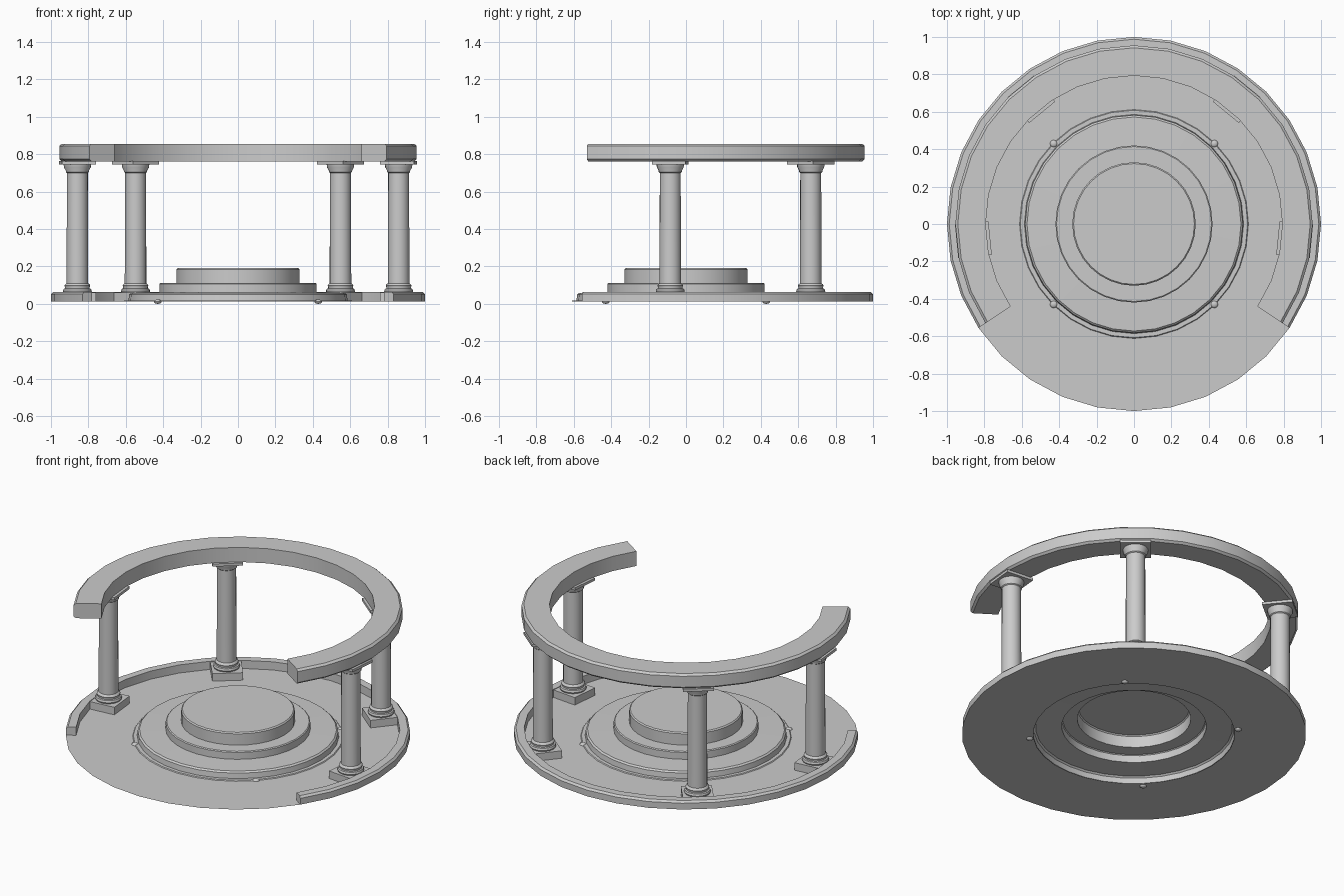
import bpy, bmesh
from math import sin, cos, radians, pi
from mathutils import Matrix

if "Cube" in bpy.data.objects:
    bpy.data.objects.remove(bpy.data.objects["Cube"])

FLOOR_Z = 0.012
STEP = radians(11.25)          # 32 sides per full turn


def finish(bm, name, angle=30):
    mesh = bpy.data.meshes.new(name)
    bm.to_mesh(mesh)
    bm.free()
    ob = bpy.data.objects.new(name, mesh)
    bpy.context.collection.objects.link(ob)
    bpy.ops.object.select_all(action='DESELECT')
    ob.select_set(True)
    bpy.context.view_layer.objects.active = ob
    bpy.ops.object.shade_smooth_by_angle(angle=radians(angle))
    return ob


def lathe(bm, profile, n=32, top=False, bottom=False):
    """Full turn of an open (r, z) profile, listed upward on the outside."""
    rings = [[bm.verts.new((r * cos(2 * pi * i / n), r * sin(2 * pi * i / n), z))
              for i in range(n)] for r, z in profile]
    for a, b in zip(rings, rings[1:]):
        for i in range(n):
            k = (i + 1) % n
            bm.faces.new((a[i], a[k], b[k], b[i]))
    if top:
        bm.faces.new(rings[-1])
    if bottom:
        bm.faces.new(rings[0][::-1])


def arc(name, profile, first=-3, segs=22):
    """Open arc of a closed (r, z) section, with capped ends."""
    bm = bmesh.new()
    cols = []
    for i in range(segs + 1):
        t = (first + i) * STEP
        cols.append([bm.verts.new((r * cos(t), r * sin(t), z)) for r, z in profile])
    m = len(profile)
    for a, b in zip(cols, cols[1:]):
        for j in range(m):
            k = (j + 1) % m
            bm.faces.new((a[j], b[j], b[k], a[k]))
    bm.faces.new(cols[0])
    bm.faces.new(cols[-1][::-1])
    return finish(bm, name)


def block(bm, size, z0, z1):
    mat = Matrix.Translation((0, 0, (z0 + z1) / 2)) @ Matrix.Diagonal((size, size, z1 - z0, 1))
    bmesh.ops.create_cube(bm, size=1, matrix=mat)


# Floor sheet, open under the dais
bm = bmesh.new()
lathe(bm, [(1.0, FLOOR_Z), (0.585, FLOOR_Z)])
finish(bm, "floor")

# Hollow stepped dais
bm = bmesh.new()
lathe(bm, [(0.612, FLOOR_Z), (0.608, 0.017), (0.586, 0.017), (0.582, 0.05), (0.572, 0.059),
           (0.42, 0.063), (0.42, 0.107), (0.414, 0.112),
           (0.33, 0.112), (0.33, 0.184), (0.323, 0.191)], top=True)
finish(bm, "stepped_dais")

# Small studs around the dais
for i in range(4):
    t = radians(45 + 90 * i)
    bm = bmesh.new()
    bmesh.ops.create_uvsphere(bm, u_segments=12, v_segments=8, radius=0.02,
                              matrix=Matrix.Translation((0.607 * cos(t), 0.607 * sin(t), 0.012))
                              @ Matrix.Diagonal((1, 1, 0.6, 1)))
    finish(bm, f"dais_stud_{i + 1}")

# Low rim and upper ring beam, both open at the front
arc("floor_rim", [(0.94, FLOOR_Z), (1.0, FLOOR_Z), (1.0, 0.052), (0.988, 0.064), (0.94, 0.064)])
arc("ring_beam", [(0.793, 0.762), (0.942, 0.762), (0.955, 0.774), (0.955, 0.844),
                  (0.942, 0.856), (0.793, 0.856)])

# Columns with square plinth and capital
shaft = [(0.074, 0.058), (0.078, 0.068), (0.074, 0.08), (0.066, 0.083), (0.066, 0.09),
         (0.069, 0.097), (0.066, 0.104), (0.058, 0.11), (0.056, 0.70), (0.062, 0.705),
         (0.062, 0.712), (0.072, 0.73), (0.074, 0.748)]
for i, deg in enumerate((-5.6, 50.6, 129.4, 185.6)):
    bm = bmesh.new()
    lathe(bm, shaft, n=20, top=True, bottom=True)
    block(bm, 0.18, FLOOR_Z, 0.06)
    block(bm, 0.18, 0.746, 0.763)
    t = radians(deg)
    bmesh.ops.transform(bm, verts=bm.verts, matrix=Matrix.Translation(
        (0.863 * cos(t), 0.863 * sin(t), 0)) @ Matrix.Rotation(t, 4, 'Z'))
    finish(bm, f"column_{i + 1}")
